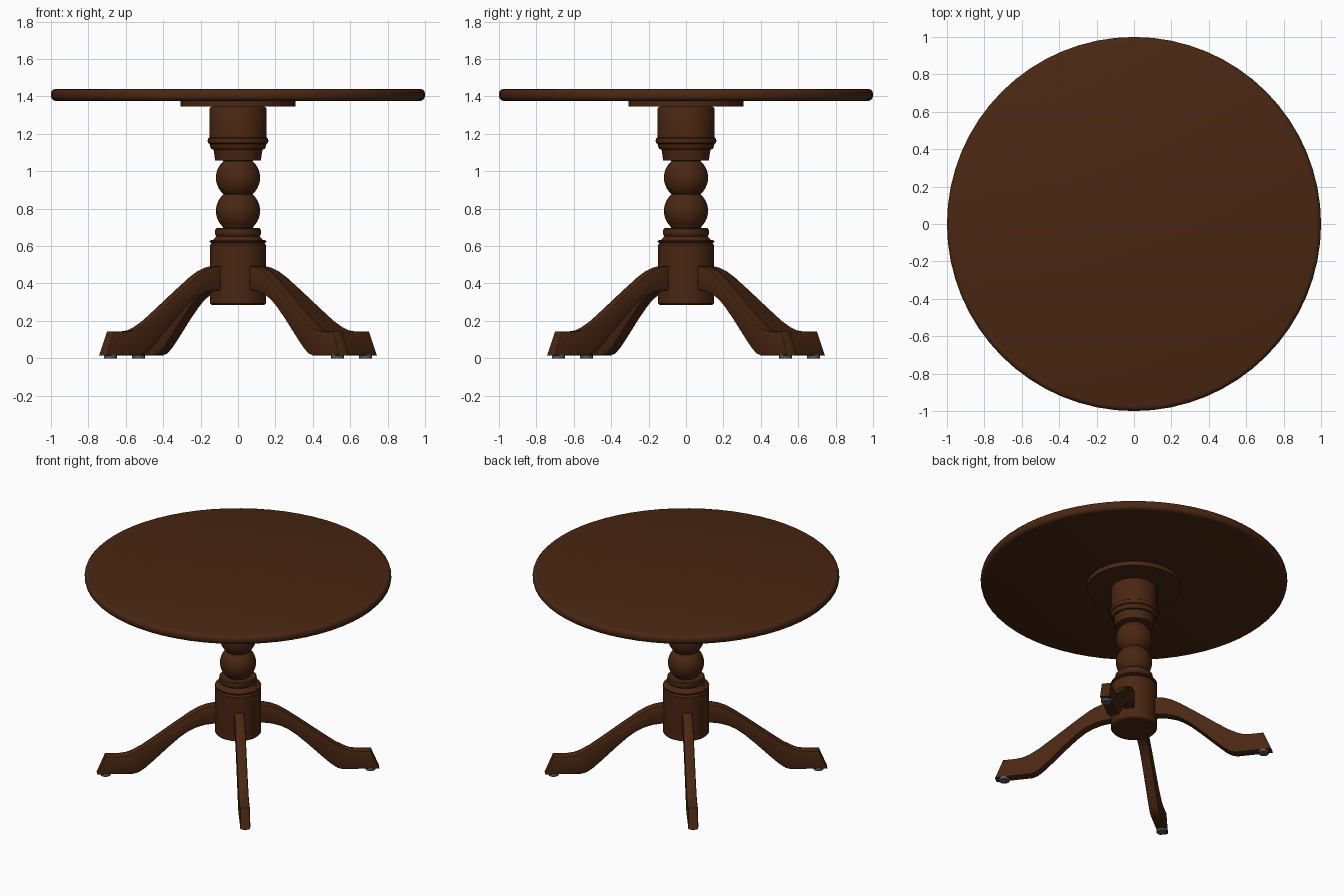
import bpy, bmesh, math
from mathutils import Vector

if "Cube" in bpy.data.objects:
    bpy.data.objects.remove(bpy.data.objects["Cube"])

def material(name, rgb):
    m = bpy.data.materials.new(name)
    m.diffuse_color = (*rgb, 1)
    m.use_nodes = True
    m.node_tree.nodes["Principled BSDF"].inputs["Base Color"].default_value = m.diffuse_color
    return m

wood = material("dark_brown_wood", (0.068, 0.020, 0.006))
grey = material("grey_glide", (0.10, 0.10, 0.11))

def finish(bm, name, mat, angle=35):
    bmesh.ops.recalc_face_normals(bm, faces=bm.faces)
    me = bpy.data.meshes.new(name)
    bm.to_mesh(me)
    bm.free()
    me.materials.append(mat)
    ob = bpy.data.objects.new(name, me)
    bpy.context.collection.objects.link(ob)
    bpy.ops.object.select_all(action='DESELECT')
    ob.select_set(True)
    bpy.context.view_layer.objects.active = ob
    bpy.ops.object.shade_smooth_by_angle(angle=math.radians(angle))
    return ob

def lathe(name, profile, mat, sides, centre=(0, 0)):
    """Closed turned solid from (radius, height) points, capped at both ends."""
    bm = bmesh.new()
    rings = []
    for r, z in profile:
        rings.append([bm.verts.new((centre[0] + r * math.cos(2 * math.pi * i / sides),
                                    centre[1] + r * math.sin(2 * math.pi * i / sides), z))
                      for i in range(sides)])
    for a, b in zip(rings, rings[1:]):
        for i in range(sides):
            j = (i + 1) % sides
            bm.faces.new((a[i], a[j], b[j], b[i]))
    bm.faces.new(rings[0][::-1])
    bm.faces.new(rings[-1])
    return finish(bm, name, mat)

def ball(zc, r, z0, z1, n=10):
    return [(math.sqrt(r * r - (z - zc) ** 2), z) for z in
            [zc + r * math.sin(math.asin((z0 - zc) / r) + (math.asin((z1 - zc) / r) - math.asin((z0 - zc) / r)) * k / n)
             for k in range(n + 1)]]

# round top with softened rim
lathe("table_top", [(0.975, 1.376), (0.988, 1.380), (0.997, 1.390), (1.0, 1.402), (1.0, 1.416),
                    (0.997, 1.427), (0.988, 1.436), (0.975, 1.440)], wood, 64)
# mounting plate under the top
lathe("mounting_plate", [(0.308, 1.345), (0.308, 1.378)], wood, 48)

# turned pedestal column
column = [(0.142, 0.286), (0.150, 0.294), (0.150, 0.605), (0.144, 0.612), (0.140, 0.616),
          (0.150, 0.620), (0.152, 0.625), (0.150, 0.630), (0.132, 0.634), (0.126, 0.640),
          (0.120, 0.648), (0.115, 0.652), (0.121, 0.660), (0.124, 0.672), (0.121, 0.690), (0.115, 0.696),
          (0.080, 0.698)]
column += ball(0.788, 0.118, 0.702, 0.876)
column += ball(0.966, 0.118, 0.878, 1.056)
column += [(0.122, 1.058), (0.126, 1.085), (0.130, 1.110), (0.132, 1.117), (0.143, 1.119),
           (0.147, 1.127), (0.150, 1.138), (0.152, 1.146), (0.160, 1.151), (0.163, 1.163),
           (0.160, 1.175), (0.153, 1.181), (0.153, 1.333), (0.148, 1.342), (0.138, 1.347)]
lathe("pedestal_column", column, wood, 40)

# curved leg side outline as (radius, height)
top_edge = [(0.12, 0.495), (0.16, 0.494), (0.21, 0.484), (0.26, 0.464), (0.31, 0.434), (0.41, 0.362),
            (0.55, 0.258), (0.63, 0.200), (0.69, 0.166), (0.73, 0.150), (0.78, 0.143), (0.868, 0.143)]
low_edge = [(0.922, 0.014), (0.685, 0.014), (0.65, 0.024), (0.61, 0.052), (0.55, 0.108), (0.45, 0.206),
            (0.38, 0.270), (0.33, 0.308), (0.28, 0.335), (0.22, 0.354), (0.16, 0.362), (0.12, 0.362)]

def leg(name, angle):
    u = Vector((math.cos(angle), math.sin(angle), 0))
    side = Vector((-u.y, u.x, 0)) * 0.033
    bm = bmesh.new()
    outline = top_edge + low_edge
    loops = [[bm.verts.new(u * r + Vector((0, 0, z)) + side * s) for r, z in outline] for s in (-1, 1)]
    n = len(outline)
    faces = [bm.faces.new(loops[0]), bm.faces.new(loops[1][::-1])]
    for i in range(n):
        j = (i + 1) % n
        bm.faces.new((loops[0][i], loops[1][i], loops[1][j], loops[0][j]))
    bmesh.ops.recalc_face_normals(bm, faces=bm.faces)
    # eased edges along both sides of the leg
    rim = list({e for f in faces for e in f.edges})
    bmesh.ops.bevel(bm, geom=rim, offset=0.009, segments=2, profile=0.5, affect='EDGES')
    finish(bm, name, wood, 30)

for k, where in enumerate(("back_right", "back_left", "front_left", "front_right")):
    a = math.radians(38 + 90 * k)
    leg(where + "_leg", a)
    # floor glide under the foot
    lathe(where + "_glide", [(0.034, 0.0), (0.034, 0.02)], grey, 16,
          (0.865 * math.cos(a), 0.865 * math.sin(a)))
